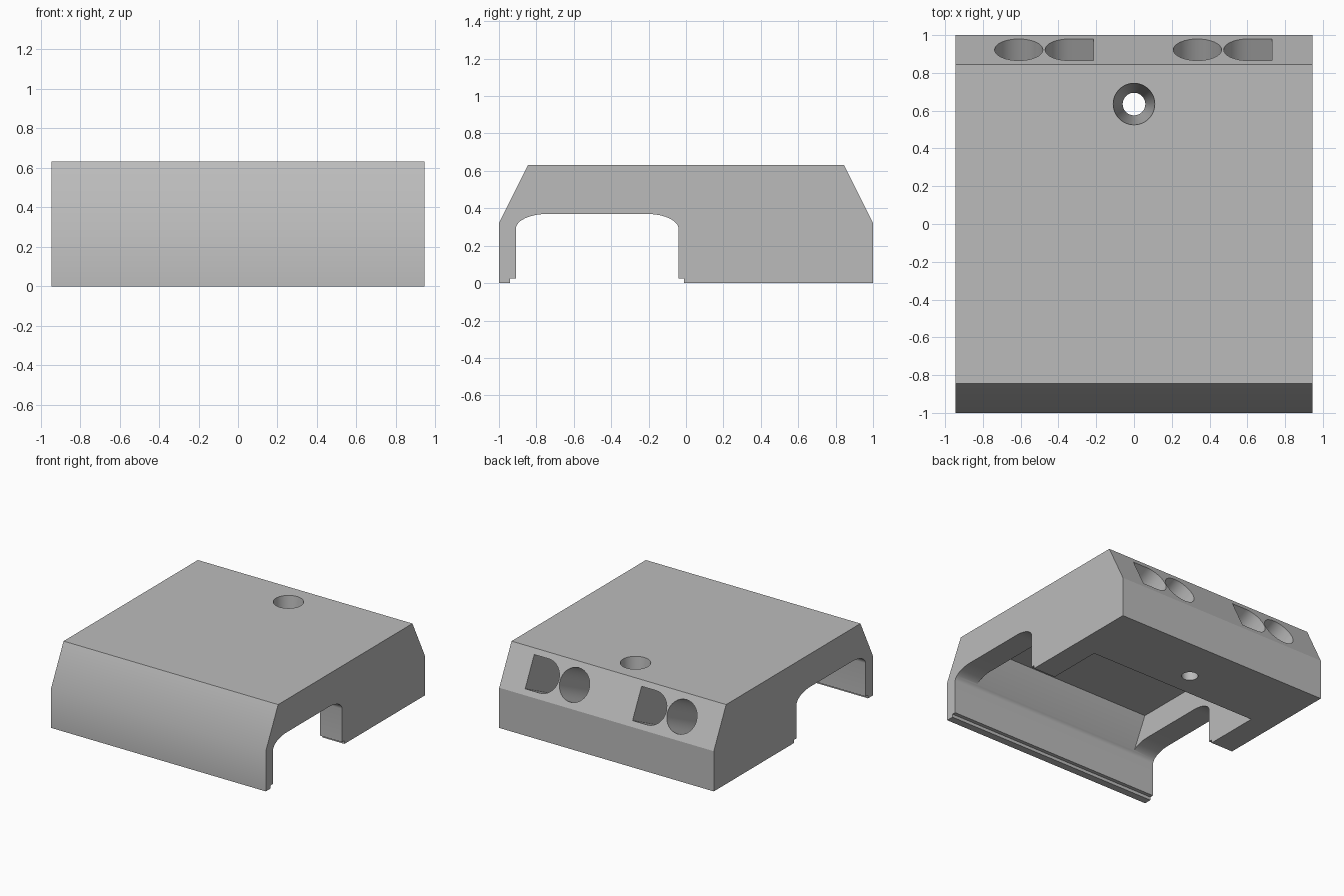
import bpy, bmesh, math
from mathutils import Matrix, Vector

cube = bpy.data.objects.get("Cube")
if cube:
    bpy.data.objects.remove(cube, do_unlink=True)

GREY = (0.5, 0.5, 0.5, 1.0)
mat = bpy.data.materials.new("plain grey")
mat.use_nodes = True
mat.diffuse_color = GREY
mat.node_tree.nodes["Principled BSDF"].inputs["Base Color"].default_value = GREY


def make_object(name, bm):
    bmesh.ops.recalc_face_normals(bm, faces=bm.faces)
    mesh = bpy.data.meshes.new(name)
    bm.to_mesh(mesh)
    bm.free()
    mesh.materials.append(mat)
    obj = bpy.data.objects.new(name, mesh)
    bpy.context.collection.objects.link(obj)
    return obj


def prism(name, outline, near, far, matrix):
    """Extrude a 2D outline along local z, then place it with a matrix."""
    bm = bmesh.new()
    face = bm.faces.new([bm.verts.new((u, v, near)) for u, v in outline])
    ext = bmesh.ops.extrude_face_region(bm, geom=[face])
    tops = [g for g in ext["geom"] if isinstance(g, bmesh.types.BMVert)]
    bmesh.ops.translate(bm, verts=tops, vec=(0, 0, far - near))
    bmesh.ops.transform(bm, matrix=matrix, verts=bm.verts)
    return make_object(name, bm)


def arc(cx, cy, rx, ry, start, end, steps):
    angles = [math.radians(start + (end - start) * i / steps) for i in range(steps + 1)]
    return [(cx + rx * math.cos(a), cy + ry * math.sin(a)) for a in angles]


def cut(target, cutter):
    cutter.hide_render = True
    mod = target.modifiers.new("cut", "BOOLEAN")
    mod.operation = "DIFFERENCE"
    mod.solver = "EXACT"
    mod.object = cutter
    bpy.context.view_layer.objects.active = target
    bpy.ops.object.modifier_apply(modifier=mod.name)
    bpy.data.objects.remove(cutter, do_unlink=True)


# Side profiles lie in the y-z plane and are extruded along x
SIDE = Matrix(((0, 0, 1, 0), (1, 0, 0, 0), (0, 1, 0, 0), (0, 0, 0, 1)))
HALF = 0.945

# Body with chamfered ends and a rounded, lipped channel underneath
profile = [(-1, 0), (-0.94, 0), (-0.94, 0.025), (-0.91, 0.025)]
profile += arc(-0.74, 0.29, 0.17, 0.08, 180, 90, 12)
profile += arc(-0.21, 0.29, 0.17, 0.08, 90, 0, 12)
profile += [(-0.04, 0.025), (-0.01, 0.025), (-0.01, 0), (1, 0),
            (1, 0.32), (0.845, 0.632), (-0.845, 0.632), (-1, 0.32)]
body = prism("housing_body", profile, -HALF, HALF, SIDE)

# Inner pocket above the channel
pocket = [(-0.898, 0.31), (-0.77, 0.566), (0.44, 0.566), (0.44, -0.1),
          (-0.3, -0.1), (-0.3, 0.2), (-0.8, 0.2)]
cut(body, prism("pocket_cutter", pocket, -0.75, 0.75, SIDE))

# Round and D-shaped ports through the rear slope into the pocket
normal = Vector((0, 0.312, 0.155)).normalized()
across = Vector((1, 0, 0))
up = normal.cross(across)
R = 0.128
circle = arc(0, 0, R, R, 0, 348.75, 31)
dee = arc(0, 0, R, R, 90, 270, 16) + [(R, -R), (R, R)]
for x, outline in ((-0.61, circle), (-0.343, dee), (0.336, circle), (0.603, dee)):
    place = Matrix((across, up, normal)).transposed().to_4x4()
    place.translation = (x, 0.923, 0.476)
    cut(body, prism("port_cutter", outline, -0.65, 0.1, place))

# Tapered screw hole
bm = bmesh.new()
bmesh.ops.create_cone(bm, cap_ends=True, segments=48, radius1=0.052, radius2=0.118,
                      depth=0.832, matrix=Matrix.Translation((0, 0.635, 0.316)))
cut(body, make_object("screw_cutter", bm))

# Smooth curves, crisp corners
bpy.ops.object.select_all(action="DESELECT")
body.select_set(True)
bpy.context.view_layer.objects.active = body
bpy.ops.object.shade_smooth_by_angle(angle=math.radians(30))

# Keep the rear slope crisp
bm = bmesh.new()
bm.from_mesh(body.data)
for edge in bm.edges:
    if all(v.co.y > 0.99 and v.co.z > 0.3 for v in edge.verts):
        edge.smooth = False
bm.to_mesh(body.data)
bm.free()
